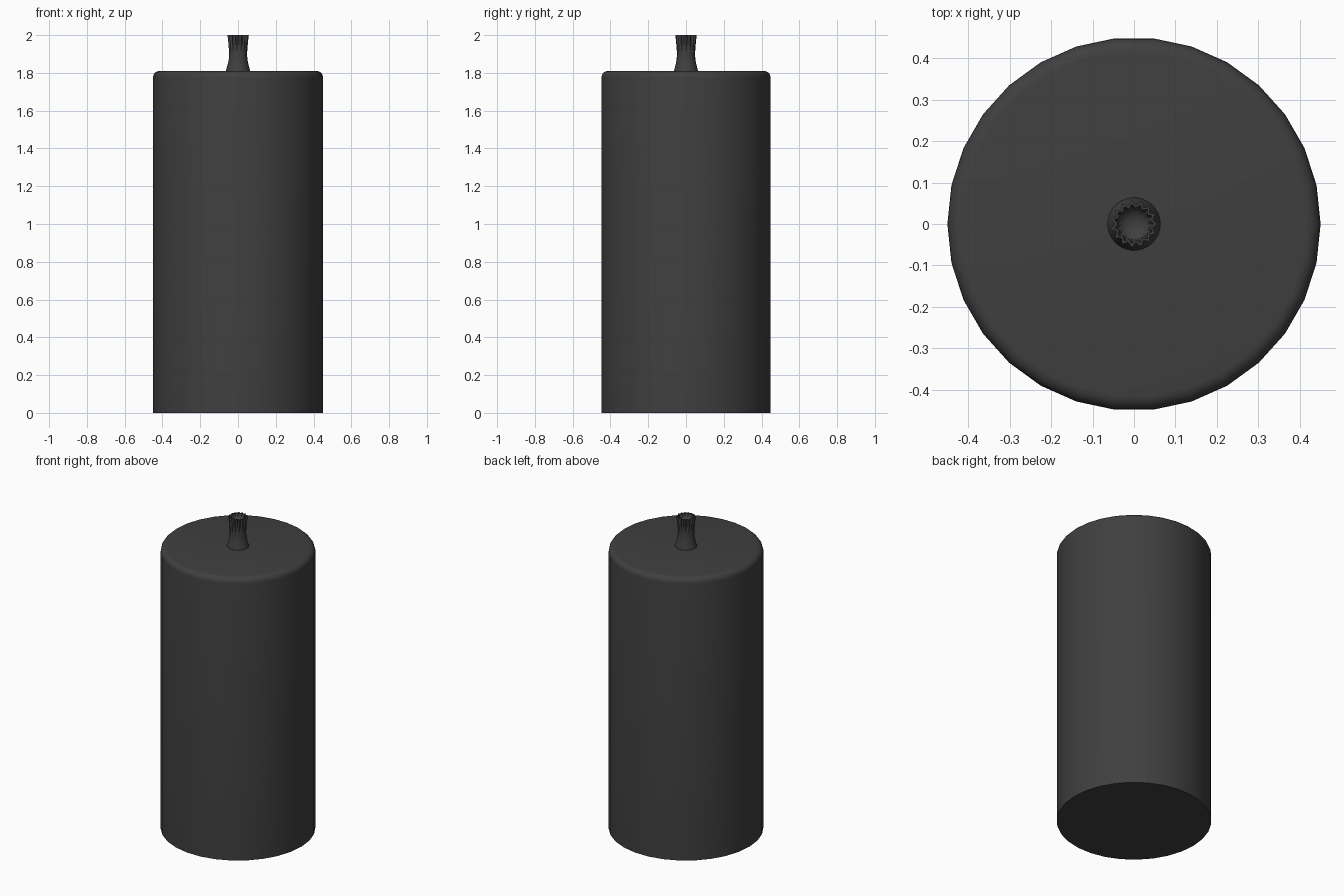
import bpy, bmesh
from math import sin, cos, pi, radians

if "Cube" in bpy.data.objects:
    bpy.data.objects.remove(bpy.data.objects["Cube"])

dark = bpy.data.materials.new("dark_wax")
dark.diffuse_color = (0.05, 0.05, 0.05, 1)
dark.use_nodes = True
dark.node_tree.nodes["Principled BSDF"].inputs["Base Color"].default_value = dark.diffuse_color


def lathe(name, profile, sides, smooth_angle):
    """Profile rows: (radius on even spokes, radius on odd spokes, z)."""
    bm = bmesh.new()
    rings = []
    for even, odd, z in profile:
        ring = []
        for i in range(sides):
            r, a = (odd if i % 2 else even), 2 * pi * i / sides
            ring.append(bm.verts.new((r * cos(a), r * sin(a), z)))
        rings.append(ring)
    for low, high in zip(rings, rings[1:]):
        for i in range(sides):
            j = (i + 1) % sides
            bm.faces.new((low[i], low[j], high[j], high[i]))
    bm.faces.new(rings[0][::-1])
    bm.faces.new(rings[-1])
    bmesh.ops.recalc_face_normals(bm, faces=bm.faces)
    mesh = bpy.data.meshes.new(name)
    bm.to_mesh(mesh)
    bm.free()
    obj = bpy.data.objects.new(name, mesh)
    bpy.context.collection.objects.link(obj)
    mesh.materials.append(dark)
    bpy.ops.object.select_all(action='DESELECT')
    obj.select_set(True)
    bpy.context.view_layer.objects.active = obj
    bpy.ops.object.shade_smooth_by_angle(angle=radians(smooth_angle))
    return obj


# Cylindrical body with a rounded top edge
R, TOP, BEVEL = 0.45, 1.81, 0.035
body = [(R, R, 0)]
for k in range(6):
    a = k / 5 * pi / 2
    r = R - BEVEL + BEVEL * cos(a)
    body.append((r, r, TOP - BEVEL + BEVEL * sin(a)))
lathe("candle_body", body, 30, 40)

# Waisted wick: round foot, fluted flaring tip with a hollow end
wick = [
    (0.065, 0.065, 1.80), (0.063, 0.063, 1.815), (0.056, 0.056, 1.84),
    (0.050, 0.049, 1.87), (0.048, 0.046, 1.90), (0.050, 0.045, 1.93),
    (0.053, 0.045, 1.965), (0.057, 0.046, 2.00),
    (0.048, 0.039, 2.00), (0.042, 0.036, 1.985), (0.030, 0.029, 1.972),
    (0.012, 0.012, 1.965),
]
lathe("wick", wick, 30, 50)
